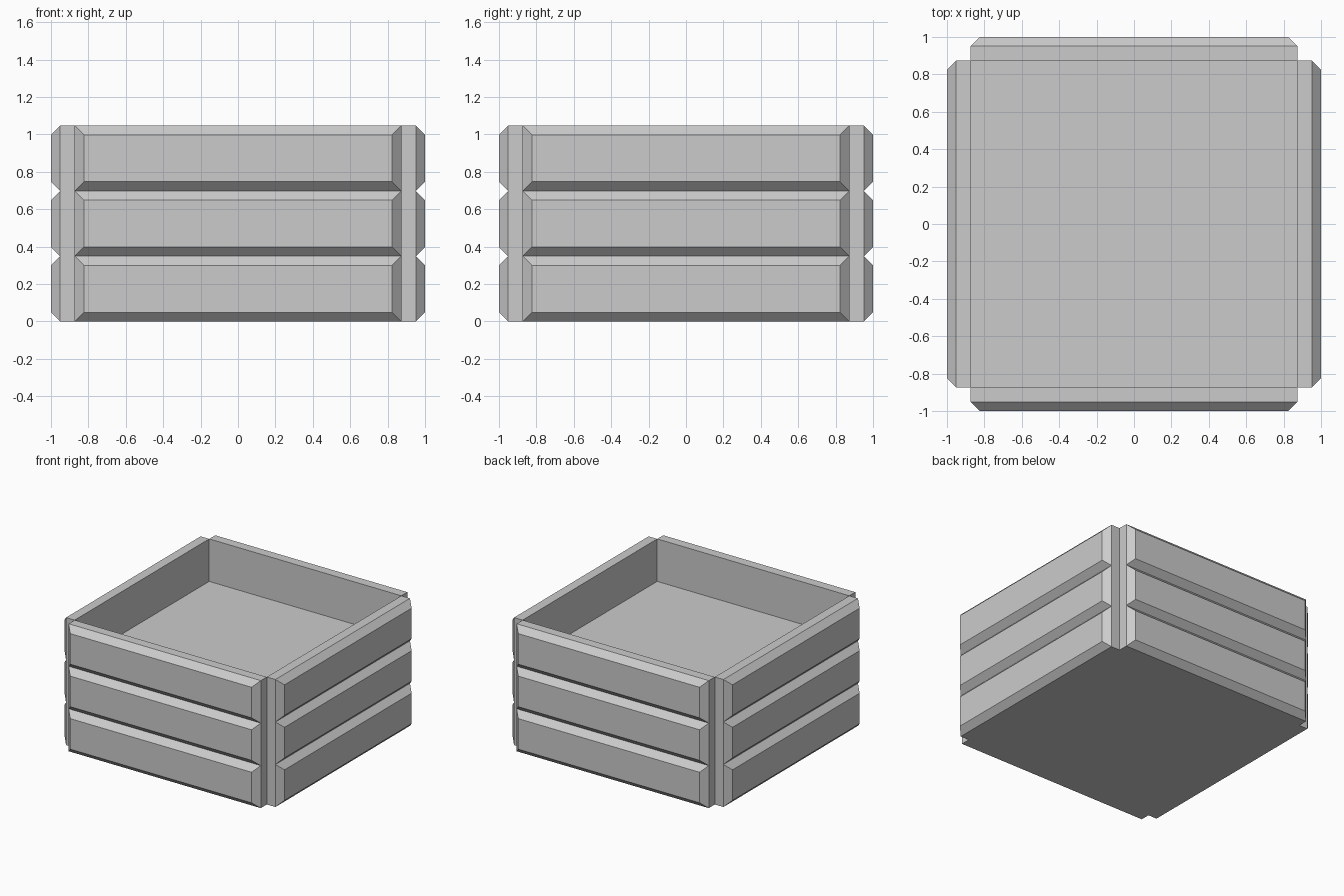
import bpy, bmesh
from math import pi

if "Cube" in bpy.data.objects:
    bpy.data.objects.remove(bpy.data.objects["Cube"])

INNER, SHOULDER, OUTER = 0.873, 0.951, 1.0   # wall depths from the centre
BEVEL = OUTER - SHOULDER
H = 0.349                                    # plank height


def link(name, mesh):
    obj = bpy.data.objects.new(name, mesh)
    bpy.context.collection.objects.link(obj)
    return obj


def plank_mesh():
    # Front-facing plank: rectangular sections from back to chamfered face
    bm = bmesh.new()
    rings = []
    for depth, inset in ((INNER, 0), (SHOULDER, 0), (OUTER, BEVEL)):
        x, lo, hi = INNER - inset, inset, H - inset
        rings.append([bm.verts.new((px, -depth, pz))
                      for px, pz in ((-x, lo), (x, lo), (x, hi), (-x, hi))])
    for a, b in zip(rings, rings[1:]):
        for i in range(4):
            j = (i + 1) % 4
            bm.faces.new((a[i], a[j], b[j], b[i]))
    bm.faces.new(rings[0])
    bm.faces.new(rings[-1])
    bmesh.ops.recalc_face_normals(bm, faces=bm.faces)
    mesh = bpy.data.meshes.new("plank")
    bm.to_mesh(mesh)
    bm.free()
    return mesh


# Three stacked planks on each of the four sides
plank = plank_mesh()
for s, side in enumerate(("front", "right", "back", "left")):
    for row in range(3):
        obj = link(f"plank_{side}_{row + 1}", plank)
        obj.location.z = row * H
        obj.rotation_euler.z = s * pi / 2

# Raised floor: fills the crate from the ground to the top plank row
bpy.ops.mesh.primitive_cube_add(size=1, location=(0, 0, H))
floor = bpy.context.object
floor.name = "raised_floor"
floor.scale = (2 * INNER, 2 * INNER, 2 * H)
